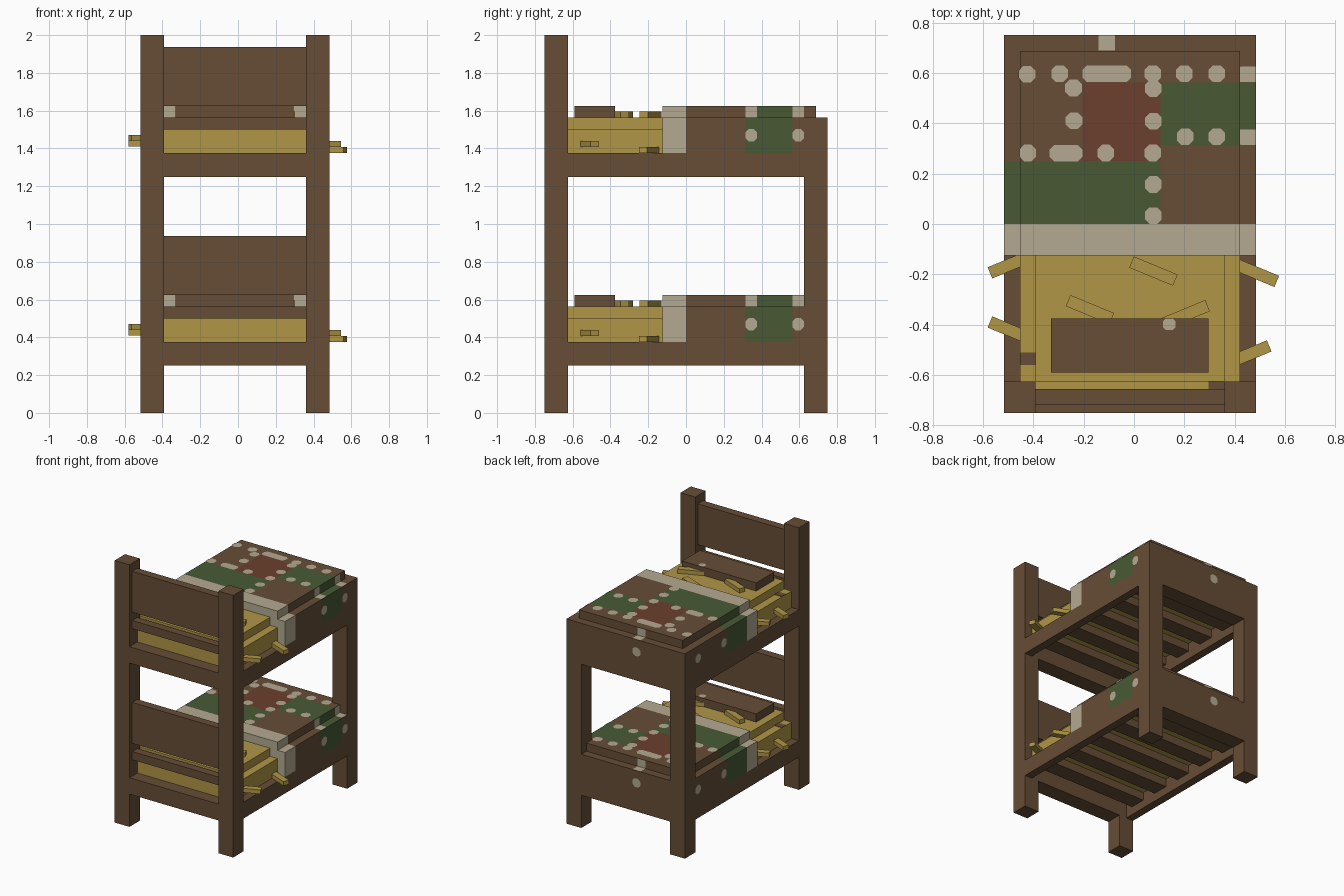
import bpy, bmesh, math
from mathutils import Vector, Matrix

if "Cube" in bpy.data.objects:
    bpy.data.objects.remove(bpy.data.objects["Cube"])


def material(name, rgb):
    m = bpy.data.materials.new(name)
    m.diffuse_color = (*rgb, 1)
    m.use_nodes = True
    m.node_tree.nodes["Principled BSDF"].inputs["Base Color"].default_value = m.diffuse_color
    return m


WOOD = material("brown wood", (0.133, 0.074, 0.036))
STRAW = material("golden straw", (0.434, 0.305, 0.061))
GREEN = material("green cloth", (0.065, 0.102, 0.034))
BEIGE = material("beige wool", (0.456, 0.402, 0.283))
RED = material("red cloth", (0.147, 0.051, 0.027))

# Main widths: frame outside, mattress, space between posts
XL, XR = -0.516, 0.484
ML, MR = XL + 0.0625, XR - 0.0625
PL, PR = XL + 0.125, XR - 0.125


def finish(name, bm, mats):
    me = bpy.data.meshes.new(name)
    bm.to_mesh(me)
    bm.free()
    for m in mats:
        me.materials.append(m)
    ob = bpy.data.objects.new(name, me)
    bpy.context.collection.objects.link(ob)
    return ob


def box(name, x, y, z, mat, turn=0):
    """Box from (low, high) ranges, optionally turned about its vertical axis."""
    bm = bmesh.new()
    bmesh.ops.create_cube(bm, size=1)
    size = [r[1] - r[0] for r in (x, y, z)]
    mid = [(r[1] + r[0]) / 2 for r in (x, y, z)]
    bm.transform(Matrix.Translation(mid) @ Matrix.Rotation(math.radians(turn), 4, 'Z')
                 @ Matrix.Diagonal((*size, 1)))
    return finish(name, bm, [mat])


def stick(name, x, y, z, turn):
    box(name, (x - 0.094, x + 0.094), (y - 0.024, y + 0.024), (z, z + 0.032), STRAW, turn)


def add_spot(bm, centre, u, v, hu=0.033, hv=0.033, c=0.018):
    """Flat rounded patch lying in the plane of directions u and v."""
    pts = [(hu, c - hv), (hu, hv - c), (hu - c, hv), (c - hu, hv),
           (-hu, hv - c), (-hu, c - hv), (c - hu, -hv), (hu - c, -hv)]
    bm.faces.new([bm.verts.new(Vector(centre) + Vector(u) * a + Vector(v) * b) for a, b in pts])


def blanket(z):
    """Stepped cross-section run along y, patches coloured by position."""
    lo, mid, top = z + 0.375, z + 0.5625, z + 0.625
    prof = [(XL, lo), (XL, mid), (ML, mid), (ML, top), (-0.205, top), (0.105, top),
            (MR, top), (MR, mid), (XR, mid), (XR, lo)]
    stations = [-0.125, 0, 0.25, 0.3125, 0.5625, 0.625]
    bm = bmesh.new()
    rows = [[bm.verts.new((x, y, h)) for x, h in prof] for y in stations]
    for a, b in zip(rows, rows[1:]):
        for i in range(len(prof) - 1):
            f = bm.faces.new((a[i], b[i], b[i + 1], a[i + 1]))
            c = f.calc_center_median()
            if c.y < 0:
                f.material_index = 1
            elif c.x < 0.105 and c.y < 0.25:
                f.material_index = 2
            elif c.x > 0.105 and 0.3125 < c.y < 0.5625:
                f.material_index = 2
            elif -0.205 < c.x < 0.105 and 0.25 < c.y < 0.5625:
                f.material_index = 3
    bm.faces.new(rows[0]).material_index = 1
    bmesh.ops.recalc_face_normals(bm, faces=bm.faces[:])
    finish("blanket", bm, [WOOD, BEIGE, GREEN, RED])
    # tucked foot end of the blanket
    box("blanket_foot", (ML, MR), (0.625, 0.6875), (z + 0.5, top), WOOD)


def blanket_spots(z):
    X, Y, Z = (1, 0, 0), (0, 1, 0), (0, 0, 1)
    top = z + 0.628
    bm = bmesh.new()
    # round spots on the top
    for x, y in [(-0.425, 0.595), (-0.295, 0.597), (-0.24, 0.54), (0.075, 0.597),
                 (0.2, 0.597), (0.328, 0.597), (-0.238, 0.41), (0.077, 0.538),
                 (0.077, 0.408), (0.075, 0.282), (-0.422, 0.282), (-0.112, 0.282),
                 (0.203, 0.347), (0.328, 0.347), (0.077, 0.157), (0.077, 0.033)]:
        add_spot(bm, (x, y, top), X, Y)
    # long spots on the top
    add_spot(bm, (-0.108, 0.597, top), X, Y, 0.097)
    add_spot(bm, (-0.27, 0.281, top), X, Y, 0.065)
    # spots on the right side, its step and riser
    for y in (0.345, 0.594):
        add_spot(bm, (XR + 0.003, y, z + 0.47), Y, Z, 0.031)
        add_spot(bm, (MR + 0.003, y, z + 0.594), Y, Z, 0.031, 0.031, 0.002)
        add_spot(bm, (MR + 0.031, y, z + 0.5655), X, Y, 0.031, 0.031, 0.002)
    # spots on the left side
    for y in (0.282, 0.594):
        add_spot(bm, (XL - 0.003, y, z + 0.47), (0, -1, 0), Z, 0.031)
    # spots over the foot end
    add_spot(bm, (-0.108, 0.753, z + 0.47), (-1, 0, 0), Z)
    add_spot(bm, (-0.108, 0.6905, z + 0.594), (-1, 0, 0), Z, 0.033, 0.031, 0.002)
    add_spot(bm, (-0.108, 0.719, z + 0.5655), X, Y, 0.033, 0.031, 0.002)
    # spot on the pillow
    add_spot(bm, (0.14, -0.398, top), X, Y, 0.024, 0.023, 0.01)
    finish("wool_spots", bm, [BEIGE])


# Corner posts
for x in ((XL, PL), (PR, XR)):
    box("head_post", x, (-0.75, -0.625), (0, 2), WOOD)
    box("foot_post", x, (0.625, 0.75), (0, 1.5625), WOOD)

# Two identical bunks
for z in (0, 1):
    # frame
    for x in ((XL, ML), (MR, XR)):
        box("side_rail", x, (-0.625, 0.625), (z + 0.25, z + 0.375), WOOD)
    box("head_rail", (PL, PR), (-0.75, -0.625), (z + 0.25, z + 0.375), WOOD)
    box("foot_board", (PL, PR), (0.625, 0.75), (z + 0.25, z + 0.5625), WOOD)
    box("head_bar", (PL, PR), (-0.7175, -0.655), (z + 0.5, z + 0.5625), WOOD)
    box("headboard", (PL, PR), (-0.7175, -0.655), (z + 0.625, z + 0.9375), WOOD)
    for i in range(5):
        y = -0.5 + 0.25 * i
        box("slat", (ML, MR), (y - 0.0625, y + 0.0625), (z + 0.3125, z + 0.374), WOOD)

    # straw mattress in two layers, with a lip against the head bar
    box("mattress", (ML, MR), (-0.625, 0.625), (z + 0.375, z + 0.5), STRAW)
    box("mattress_top", (PL, PR), (-0.625, -0.125), (z + 0.5, z + 0.5625), STRAW)
    box("mattress_lip", (PL, PR), (-0.655, -0.625), (z + 0.375, z + 0.5), STRAW)
    box("mattress_patch", (0.295, PR), (-0.655, -0.625), (z + 0.5, z + 0.503), WOOD)
    box("mattress_patch", (ML, PL), (-0.56, -0.51), (z + 0.5, z + 0.503), WOOD)

    # bedding
    box("pillow", (-0.33, 0.295), (-0.59, -0.375), (z + 0.5625, z + 0.625), WOOD)
    blanket(z)
    blanket_spots(z)

    # loose straw on top and poking out of the sides
    for x, y, h, turn in [(0.077, -0.187, 0.5625, -22.5), (-0.175, -0.34, 0.5625, -22.5),
                          (0.205, -0.36, 0.5625, 22.5), (-0.485, -0.158, 0.438, 22.5),
                          (-0.485, -0.425, 0.41, -22.5), (0.48, -0.192, 0.376, -22.5),
                          (0.45, -0.52, 0.407, 22.5)]:
        stick("straw_stalk", x, y, z + h, turn)
